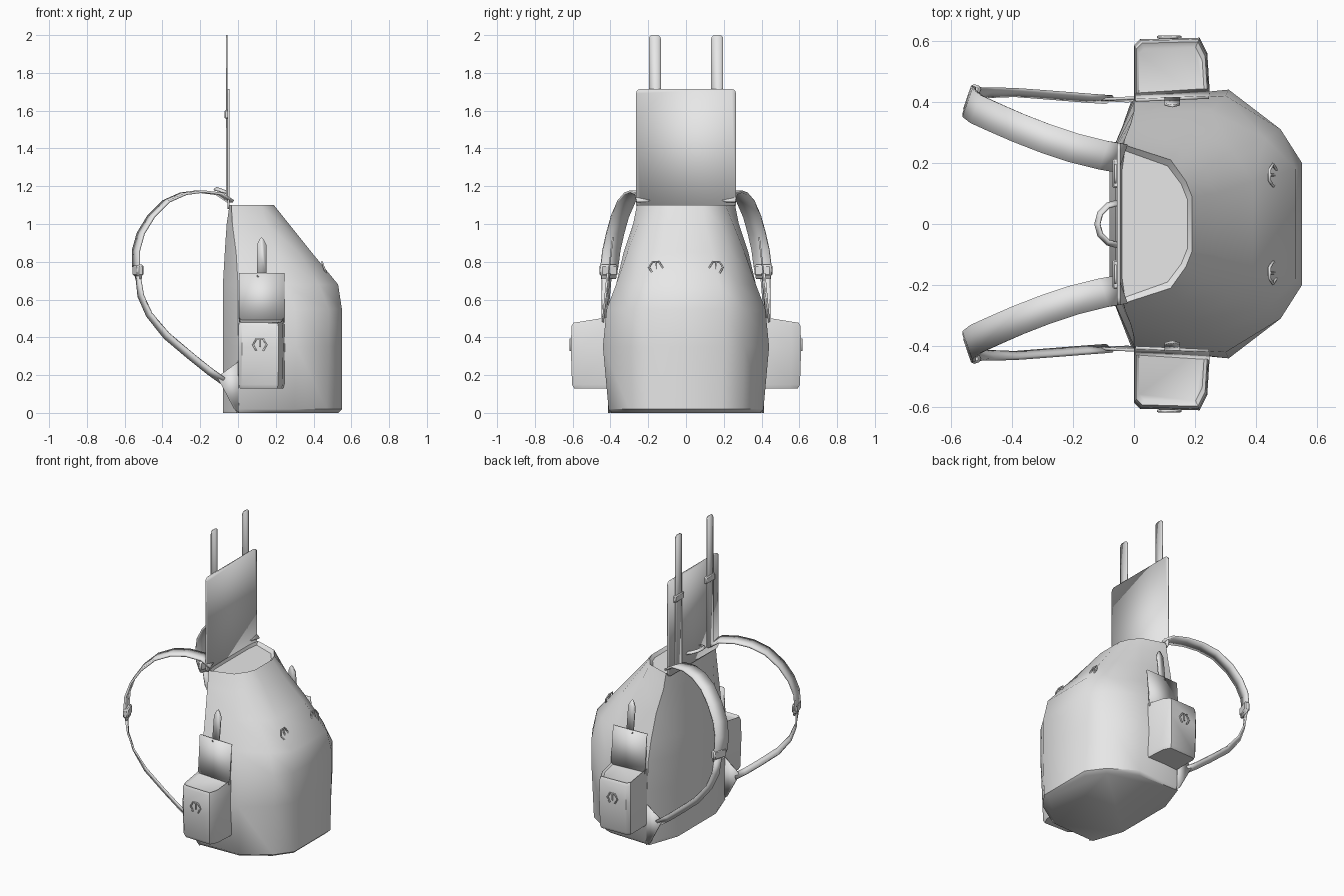
import bpy, bmesh, math
from mathutils import Vector

if "Cube" in bpy.data.objects:
    bpy.data.objects.remove(bpy.data.objects["Cube"])

grey = bpy.data.materials.new("grey_cloth")
grey.diffuse_color = (0.8, 0.8, 0.8, 1)
grey.use_nodes = True
grey.node_tree.nodes["Principled BSDF"].inputs["Base Color"].default_value = grey.diffuse_color


def finish(name, bm, thick=0.0, angle=40):
    """Turn a bmesh into a smooth object, optionally thickened."""
    bmesh.ops.recalc_face_normals(bm, faces=bm.faces)
    me = bpy.data.meshes.new(name)
    bm.to_mesh(me)
    bm.free()
    me.shade_smooth()
    me.set_sharp_from_angle(angle=math.radians(angle))
    me.materials.append(grey)
    ob = bpy.data.objects.new(name, me)
    bpy.context.collection.objects.link(ob)
    if thick:
        mod = ob.modifiers.new("thickness", 'SOLIDIFY')
        mod.thickness = thick
        mod.offset = 0
    return ob


def loft(name, rings, angle=40):
    """Closed skin through rings of equal point count, capped at both ends."""
    bm = bmesh.new()
    rows = [[bm.verts.new(p) for p in r] for r in rings]
    n = len(rows[0])
    for a, b in zip(rows, rows[1:]):
        for i in range(n):
            j = (i + 1) % n
            bm.faces.new((a[i], a[j], b[j], b[i]))
    bm.faces.new(rows[0])
    bm.faces.new(rows[-1])
    return finish(name, bm, angle=angle)


def ribbon(name, pts, halves, thick):
    """Flat strip along a path; halves are the half-width vectors."""
    bm = bmesh.new()
    rows = []
    for p, h in zip(pts, halves):
        p, h = Vector(p), Vector(h)
        rows.append((bm.verts.new(p - h), bm.verts.new(p + h)))
    for a, b in zip(rows, rows[1:]):
        bm.faces.new((a[0], a[1], b[1], b[0]))
    return finish(name, bm, thick)


def plate(name, pts, thick):
    """Flat outline given thickness."""
    bm = bmesh.new()
    bm.faces.new([bm.verts.new(p) for p in pts])
    return finish(name, bm, thick)


def box(name, centre, size, rot_z=0.0):
    bm = bmesh.new()
    bmesh.ops.create_cube(bm, size=1)
    bmesh.ops.scale(bm, vec=size, verts=bm.verts)
    bmesh.ops.bevel(bm, geom=bm.edges[:], offset=min(size) * 0.25, segments=1, affect='EDGES')
    ob = finish(name, bm)
    ob.location = centre
    ob.rotation_euler.z = rot_z
    return ob


def wire(name, paths, radius):
    """Thin round wire through polylines."""
    cu = bpy.data.curves.new(name, 'CURVE')
    cu.dimensions = '3D'
    cu.bevel_depth = radius
    cu.bevel_resolution = 1
    cu.use_fill_caps = True
    for path in paths:
        sp = cu.splines.new('POLY')
        sp.points.add(len(path) - 1)
        for q, p in zip(sp.points, path):
            q.co = (*p, 1)
    cu.materials.append(grey)
    ob = bpy.data.objects.new(name, cu)
    bpy.context.collection.objects.link(ob)


def rounded_rect(x, y0, y1, z0, z1, r):
    pts = []
    for cy, cz, a0 in ((y1 - r, z1 - r, 0), (y0 + r, z1 - r, 90), (y0 + r, z0 + r, 180), (y1 - r, z0 + r, 270)):
        for k in range(4):
            a = math.radians(a0 + 30 * k)
            pts.append((x, cy + r * math.cos(a), cz + r * math.sin(a)))
    return pts


def hook(name, centre, u, v):
    """Broken six-sided ring with a middle prong, lying in the plane u, v."""
    c, u, v = Vector(centre), Vector(u), Vector(v)
    ring = [c + 0.036 * (u * math.cos(a) + v * math.sin(a))
            for a in (math.radians(d) for d in (-60, 0, 60, 120, 180, 240))]
    wire(name, [ring, [c + v * 0.031, c - v * 0.012]], 0.005)


# main bag: half outlines per height, mirrored across y
half = [
    (0.0, [(-.08, .20), (-.01, .40), (.28, .39), (.45, .28), (.53, .17)]),
    (0.02, [(-.08, .22), (0, .41), (.30, .41), (.47, .30), (.55, .19)]),
    (0.35, [(-.08, .22), (0, .41), (.31, .44), (.48, .31), (.55, .20)]),
    (0.55, [(-.08, .22), (0, .40), (.30, .42), (.48, .31), (.55, .20)]),
    (0.68, [(-.08, .22), (0, .37), (.25, .37), (.43, .28), (.53, .18)]),
    (0.85, [(-.07, .20), (-.01, .33), (.20, .31), (.32, .24), (.39, .14)]),
    (1.0, [(-.06, .20), (-.03, .28), (.15, .25), (.23, .18), (.27, .10)]),
    (1.1, [(-.045, .18), (-.035, .26), (.12, .21), (.17, .14), (.19, .09)]),
    (1.08, [(-.04, .17), (-.03, .24), (.11, .19), (.155, .13), (.175, .08)]),
]
loft("bag_body", [[(x, y, z) for x, y in h] + [(x, -y, z) for x, y in reversed(h)] for z, h in half])

# raised lid and its carry handle
plate("lid_flap", rounded_rect(-.05, -.265, .265, 1.08, 1.715, .025), .01)
arc = [math.radians(a) for a in range(-90, 91, 30)]
ribbon("carry_handle",
       [(-.05 - .07 * math.cos(a), .07 * math.sin(a), 1.165 + .022 * math.cos(a)) for a in arc],
       [(.008 * math.cos(a), -.008 * math.sin(a), .006) for a in arc], .008)

for s in (1, -1):
    side = "left" if s > 0 else "right"

    def m(pts):
        return [(x, y * s, z) for x, y, z in pts]

    # lid straps with keeper loops
    plate(side + "_lid_strap", rounded_rect(-.06, s * .165 - .032, s * .165 + .032, 1.12, 2.0, .02), .007)
    box(side + "_strap_keeper", (-.06, s * .165, 1.58), (.022, .095, .045))

    # padded shoulder strap
    pad = [(-.04, .215, 1.12), (-.10, .225, 1.16), (-.20, .25, 1.172), (-.29, .28, 1.16), (-.38, .315, 1.12),
           (-.46, .35, 1.04), (-.515, .375, .95), (-.54, .395, .86), (-.54, .405, .78), (-.525, .41, .71)]
    ribbon(side + "_shoulder_strap", m(pad), m([(.016, .046, 0)] * 9 + [(.012, .038, 0)]), .013)
    box(side + "_strap_buckle", (-.53, s * .41, .755), (.035, .095, .06), -s * .33)

    # thin lower strap and its anchor tab
    low = [(-.53, .42, .73), (-.515, .425, .62), (-.47, .43, .52), (-.38, .43, .41), (-.25, .42, .30),
           (-.15, .412, .22), (-.08, .407, .17)]
    ribbon(side + "_lower_strap", m(low),
           m([(.01, .025, 0), (.013, .02, .004), (.013, .014, .008)] + [(.012, .01, .014)] * 4), .01)
    plate(side + "_strap_anchor", m([(-.11, .408, .19), (.0, .413, .27), (.005, .408, .0), (-.02, .403, .02)]), .01)

    # side pocket
    foot = [(0, .39), (0, .585), (.02, .605), (.215, .61), (.24, .56), (.25, .40)]

    def ring(z, inset, slope=0.0):
        return m([(.12 + (x - .12) * (1 - inset), .39 + (y - .39) * (1 - inset), z - slope * (y - .39))
                  for x, y in foot])

    loft(side + "_pocket", [ring(.13, .08), ring(.15, .03), ring(.35, 0), ring(.46, .02),
                            ring(.51, .06, .15), ring(.50, .14, .15)])

    # raised pocket flap and pointed fastening tongue
    plate(side + "_pocket_flap", m([(.005, .425, .48), (.245, .44, .48), (.245, .415, .74), (.005, .405, .74)]), .01)
    plate(side + "_pocket_tongue", m([(.1, .412, .72), (.15, .412, .72), (.15, .392, .89), (.135, .388, .92),
                                      (.125, .386, .93), (.115, .388, .92), (.1, .392, .89)]), .008)

    # metal hooks on the pocket and on the bag front
    hook(side + "_pocket_hook", (.115, s * .612, .36), (1, 0, 0), (0, 0, 1))
    hook(side + "_front_hook", (.455, s * .16, .77), (0, 1, 0), (-.35, 0, .94))
